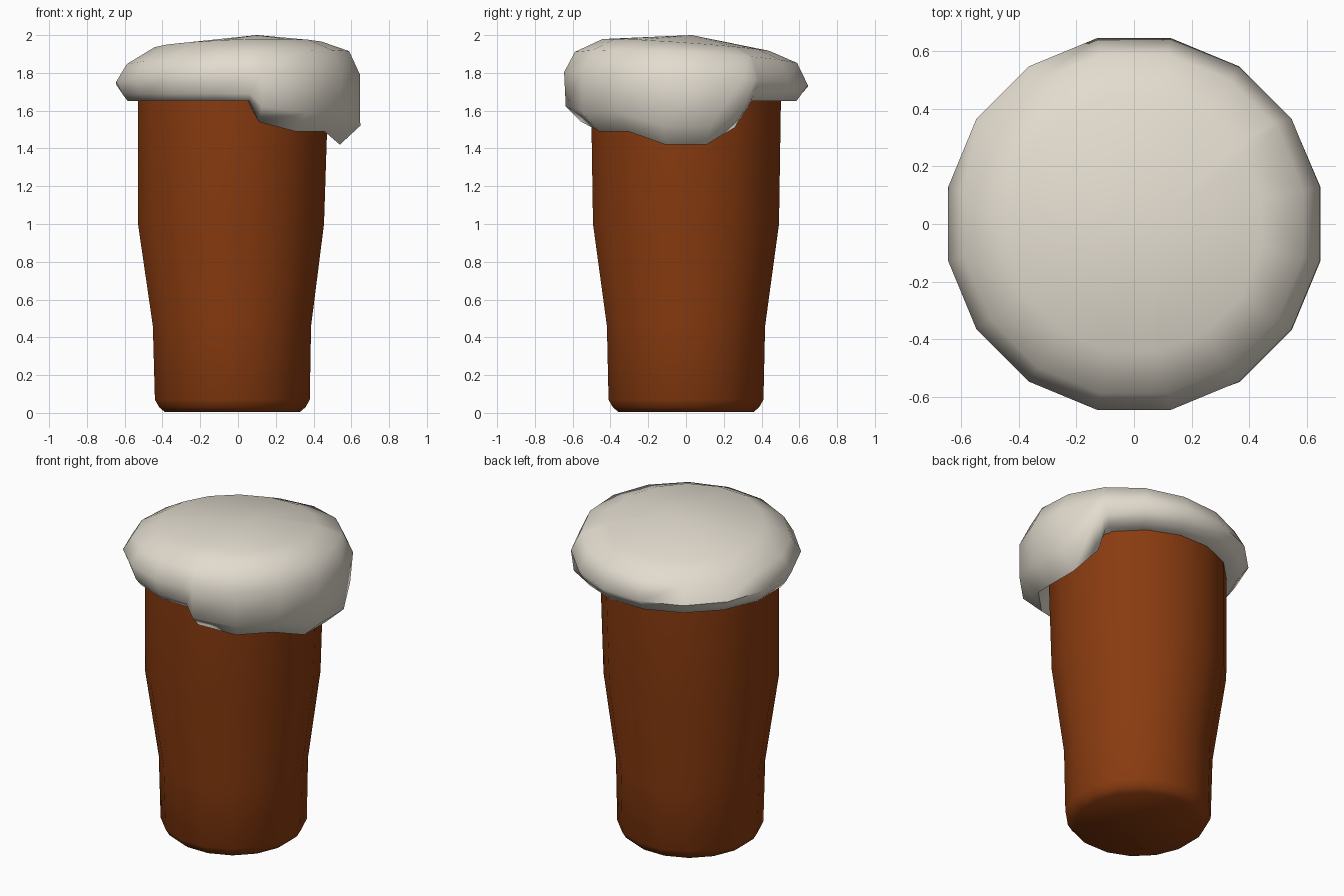
import bpy
import bmesh
from math import radians, cos, sin

cube = bpy.data.objects.get("Cube")
if cube:
    bpy.data.objects.remove(cube)

SIDES = 16
STEP = 360 / SIDES


def make_material(name, rgb):
    mat = bpy.data.materials.new(name)
    mat.use_nodes = True
    mat.diffuse_color = (*rgb, 1)
    bsdf = mat.node_tree.nodes["Principled BSDF"]
    bsdf.inputs["Base Color"].default_value = (*rgb, 1)
    bsdf.inputs["Roughness"].default_value = 0.6
    return mat


def make_shell(name, rings, mat, start=None, end=None, sharp=65):
    """Skin a stack of rings, closing each end with a fan to a point or a flat cap."""
    bm = bmesh.new()
    loops = [[bm.verts.new(p) for p in ring] for ring in rings]
    n = len(loops[0])
    for low, high in zip(loops, loops[1:]):
        for i in range(n):
            j = (i + 1) % n
            bm.faces.new((low[i], low[j], high[j], high[i]))
    for loop, tip in ((loops[0], start), (loops[-1], end)):
        if tip:
            v = bm.verts.new(tip)
            for i in range(n):
                bm.faces.new((loop[i], loop[(i + 1) % n], v))
        else:
            bm.faces.new(loop)
    bmesh.ops.recalc_face_normals(bm, faces=bm.faces)
    mesh = bpy.data.meshes.new(name)
    bm.to_mesh(mesh)
    bm.free()
    obj = bpy.data.objects.new(name, mesh)
    bpy.context.collection.objects.link(obj)
    mesh.materials.append(mat)
    bpy.ops.object.select_all(action='DESELECT')
    obj.select_set(True)
    bpy.context.view_layer.objects.active = obj
    bpy.ops.object.shade_smooth_by_angle(angle=radians(sharp))
    return obj


def on_ring(angle, r, z, cx=0):
    """Point on the sixteen-sided outline, whatever its angle."""
    off = (angle % STEP) - STEP / 2
    off = abs(off - STEP / 2 if off > 0 else off + STEP / 2)
    r *= cos(radians(STEP / 2)) / cos(radians(off))
    a = radians(angle)
    return (cx + r * cos(a), r * sin(a), z)


amber = make_material("amber drink", (0.25, 0.044, 0.005))
cream = make_material("cream foam", (0.76, 0.71, 0.62))

# Filled glass: tapering body, slightly leaning
corners = [STEP / 2 + STEP * i for i in range(SIDES)]
profile = [(0.365, 0.005, -0.03), (0.395, 0.03, -0.03), (0.418, 0.07, -0.03),
           (0.427, 0.46, -0.032), (0.502, 1.0, -0.037), (0.513, 1.7, -0.025)]
make_shell("glass_body", [[on_ring(a, r, z, cx) for a in corners]
                          for r, z, cx in profile], amber)

# Foam hem height by angle: a wide drip hangs over one side
drip = {-84: 1.65, -78.75: 1.54, -56.25: 1.49, -33.75: 1.49, -11.25: 1.42,
        11.25: 1.42, 28: 1.51, 33.75: 1.615, 36: 1.65}
plain = [a for a in corners if 40 < a < 270]
columns = sorted(list(drip.items()) + [(a, 1.65) for a in plain])

# Foam head: inner lip, hem, skirt, rim, shoulders, dome
inner, hem, skirt, rim, shoulder, crown = [], [], [], [], [], []
for a, low in columns:
    c, s = cos(radians(a)), sin(radians(a))
    hang = min(1, (1.65 - low) / 0.16)
    rim_z = 1.765 + 0.02 * c - 0.035 * s
    inner.append(on_ring(a, 0.47, 1.655))
    hem.append(on_ring(a, 0.595 - 0.045 * hang, low))
    skirt.append(on_ring(a, 0.625 + 0.035 * hang, low + 0.04 + 0.06 * hang))
    rim.append(on_ring(a, 0.658, rim_z))
    shoulder.append(on_ring(a, 0.6, 1.875 + 0.035 * c - 0.03 * s))
    crown.append(on_ring(a, 0.45, 1.945 + 0.015 * c - 0.032 * s))
make_shell("foam_head", [inner, hem, skirt, rim, shoulder, crown], cream,
           start=(0, 0, 1.66), end=(0.1, 0.03, 2.0))
